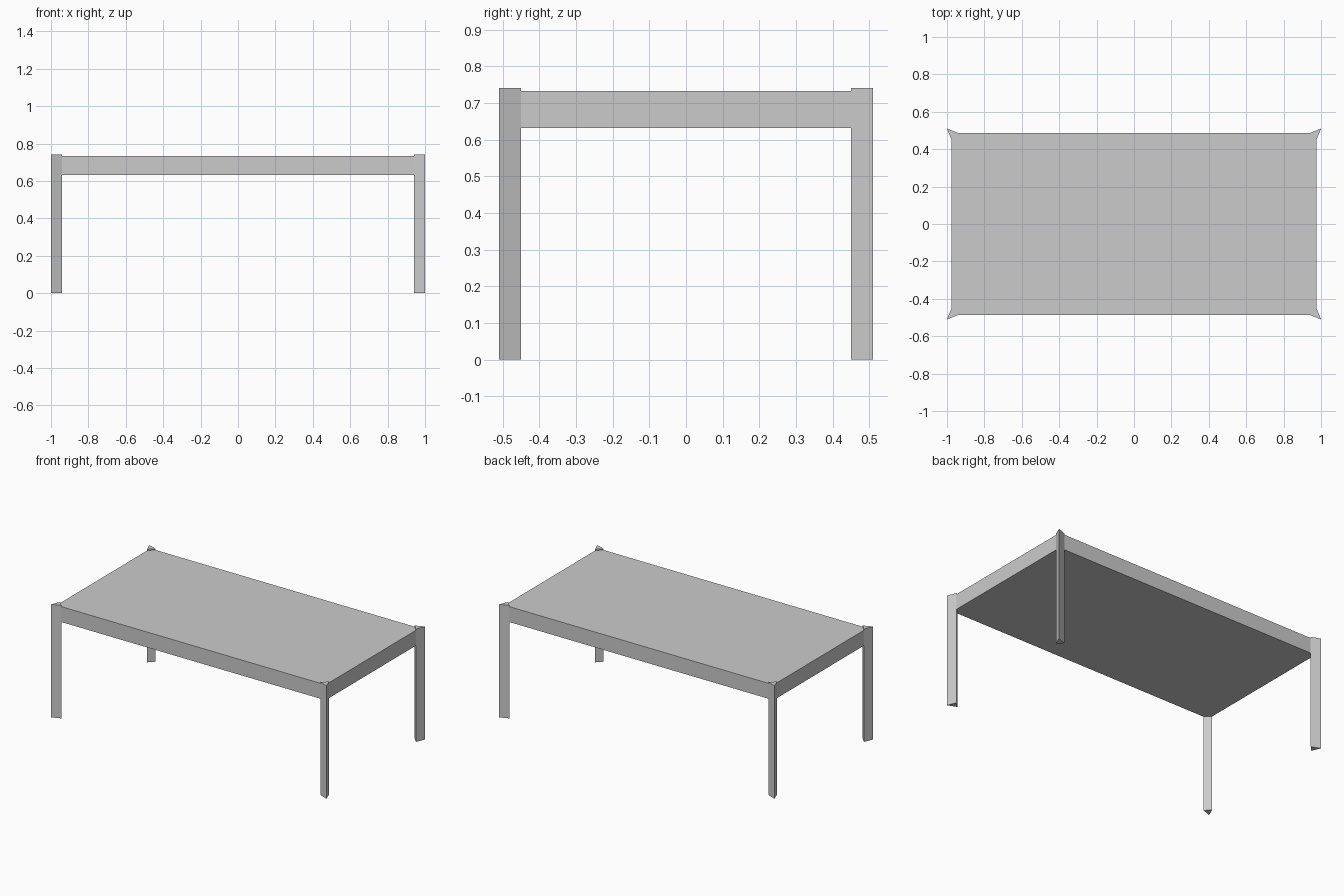
import bpy
import bmesh

# Remove the default cube
cube = bpy.data.objects.get("Cube")
if cube:
    bpy.data.objects.remove(cube, do_unlink=True)

# Single painted grey finish
grey = bpy.data.materials.new("light_grey")
grey.use_nodes = True
colour = (0.6, 0.6, 0.6, 1)
grey.diffuse_color = colour
grey.node_tree.nodes["Principled BSDF"].inputs["Base Color"].default_value = colour

HALF_X, HALF_Y = 0.976, 0.487


def prism(name, outline, bottom, top):
    """Extrude a flat outline upward into a closed solid."""
    bm = bmesh.new()
    face = bm.faces.new([bm.verts.new((x, y, bottom)) for x, y in outline])
    result = bmesh.ops.extrude_face_region(bm, geom=[face])
    for item in result["geom"]:
        if isinstance(item, bmesh.types.BMVert):
            item.co.z = top
    bmesh.ops.recalc_face_normals(bm, faces=bm.faces)
    mesh = bpy.data.meshes.new(name)
    bm.to_mesh(mesh)
    bm.free()
    mesh.materials.append(grey)
    obj = bpy.data.objects.new(name, mesh)
    bpy.context.collection.objects.link(obj)
    return obj


# Thick slab with its corners cut off where the legs sit
inner_x, inner_y = 0.941, 0.451
slab = [(HALF_X, -inner_y), (HALF_X, inner_y), (inner_x, HALF_Y), (-inner_x, HALF_Y)]
slab += [(-x, -y) for x, y in slab]
prism("table_top", slab, 0.632, 0.733)

# Triangular legs flaring out past the corners
for side, sx in (("left", 1), ("right", -1)):
    for end, sy in (("front", -1), ("back", 1)):
        corner = [(sx * x, sy * y) for x, y in
                  ((inner_x, HALF_Y), (1.0, 0.51), (HALF_X, inner_y))]
        prism(f"{end}_{side}_leg", corner, 0.0, 0.741)
